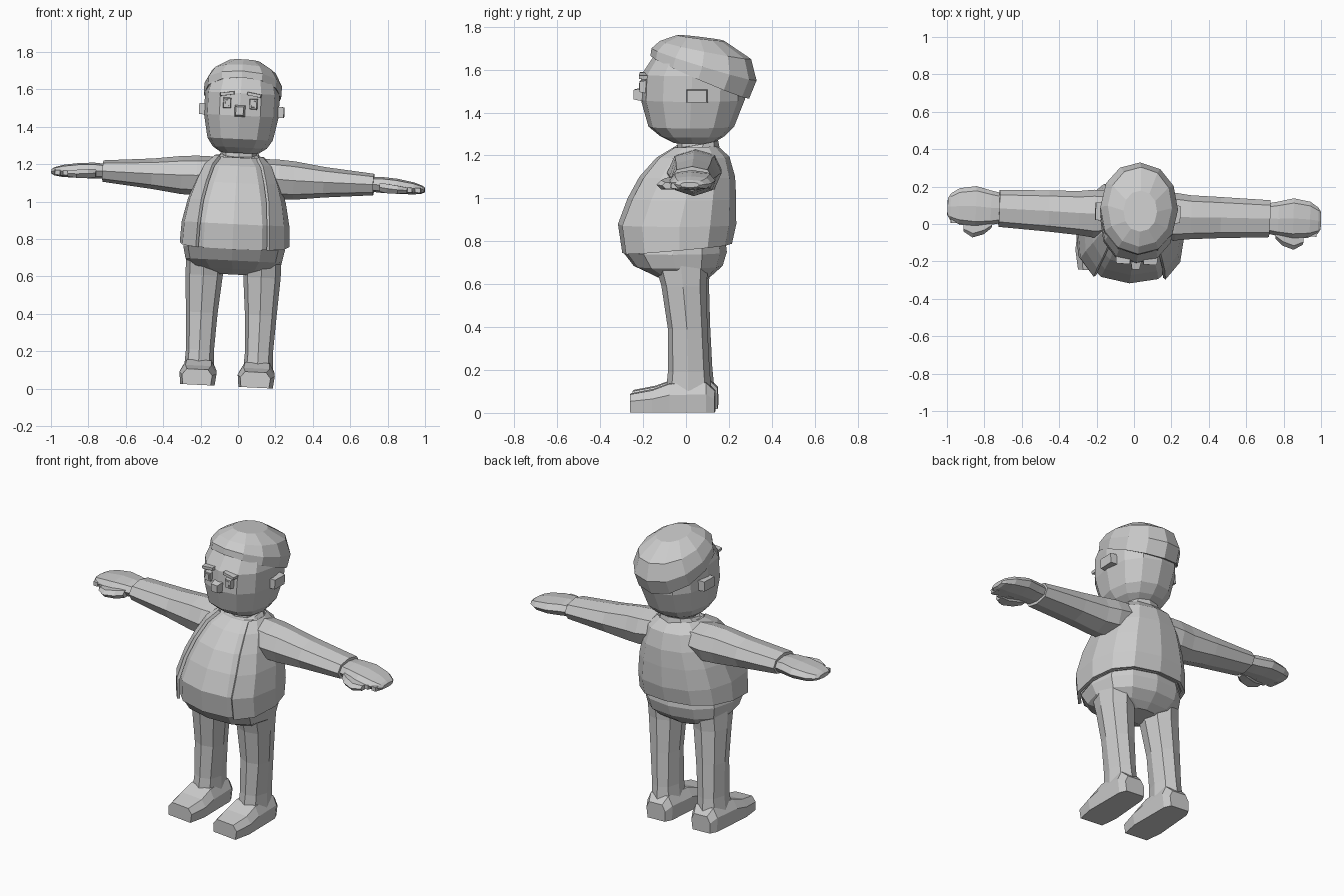
import bpy, bmesh, math
from mathutils import Matrix, Vector

if "Cube" in bpy.data.objects:
    bpy.data.objects.remove(bpy.data.objects["Cube"])

grey = bpy.data.materials.new("plain_grey")
grey.diffuse_color = (0.6, 0.6, 0.6, 1)
grey.use_nodes = True
grey.node_tree.nodes["Principled BSDF"].inputs["Base Color"].default_value = grey.diffuse_color

# The whole figure leans and turns slightly about chest height
PIVOT = Vector((0, 0, 1.13))
POSE = (Matrix.Translation(PIVOT) @ Matrix.Rotation(math.radians(-2.2), 4, 'Z')
        @ Matrix.Rotation(math.radians(2.86), 4, 'Y') @ Matrix.Translation(-PIVOT))


def finish(name, bm):
    bmesh.ops.recalc_face_normals(bm, faces=bm.faces)
    me = bpy.data.meshes.new(name)
    bm.to_mesh(me)
    bm.free()
    me.transform(POSE)
    me.materials.append(grey)
    ob = bpy.data.objects.new(name, me)
    bpy.context.collection.objects.link(ob)
    return ob


def loft(name, rings, closed=True):
    """Skin a list of equal-length point rings; closed tubes get end caps."""
    bm = bmesh.new()
    vs = [[bm.verts.new(p) for p in r] for r in rings]
    n = len(vs[0])
    for a, b in zip(vs, vs[1:]):
        for i in range(n if closed else n - 1):
            j = (i + 1) % n
            bm.faces.new((a[i], a[j], b[j], b[i]))
    if closed:
        bm.faces.new(vs[0])
        bm.faces.new(vs[-1])
    return finish(name, bm)


def power(v, p):
    return math.copysign(abs(v) ** (2 / p), v)


def oval(zf, zb, yf, yb, rx, n=12, p=2.3, cx=0, angles=None):
    """Horizontal rounded ring from yf to yb, tilted from height zf to zb."""
    pts = []
    for a in angles or [2 * math.pi * i / n for i in range(n)]:
        t = (1 - power(math.cos(a), p)) / 2
        pts.append((cx + rx * power(math.sin(a), p), yf + (yb - yf) * t, zf + (zb - zf) * t))
    return pts


def slab(x, y0, y1, z0, z1, p=2.2, n=8):
    """Ring across the x axis, for arms and hands."""
    return [(x, (y0 + y1) / 2 + (y1 - y0) / 2 * power(math.cos(2 * math.pi * i / n), p),
             (z0 + z1) / 2 + (z1 - z0) / 2 * power(math.sin(2 * math.pi * i / n), p))
            for i in range(n)]


def box(name, centre, size, taper=0.8, axis=1, side=-1, roll=0):
    """Box whose face on the given axis side is narrowed by taper."""
    bm = bmesh.new()
    bmesh.ops.create_cube(bm, size=1)
    for v in bm.verts:
        if v.co[axis] * side > 0:
            for k in range(3):
                if k != axis:
                    v.co[k] *= taper
        v.co = Matrix.Rotation(roll, 3, 'Y') @ Vector([v.co[k] * size[k] for k in range(3)])
        v.co += Vector(centre)
    return finish(name, bm)


# Head and neck
loft("head", [oval(z, z, yf, yb, rx) for z, yf, yb, rx in [
    (1.26, -.06, .13, .10), (1.29, -.12, .18, .145), (1.335, -.175, .225, .175),
    (1.46, -.21, .275, .20), (1.58, -.205, .28, .20), (1.67, -.145, .24, .175)]])
loft("neck", [oval(z, z, -.04, .14, r, n=8) for z, r in [(1.19, .10), (1.30, .09)]])
loft("collar", [oval(1.2, 1.22, -.11, .16, .135, n=10),
                oval(1.235, 1.27, -.055, .15, .105, n=10)])

# Hair cap with an overhanging rim, low at the back
loft("hair", [oval(*r, p=2.1) for r in [
    (1.665, 1.475, -.13, .27, .19), (1.665, 1.465, -.165, .295, .207),
    (1.70, 1.55, -.16, .33, .208), (1.735, 1.65, -.12, .305, .172),
    (1.762, 1.735, -.04, .18, .09)]])

# Face details, mirrored
for s, tag in ((-1, "left"), (1, "right")):
    box(tag + "_eye", (s * .07, -.193, 1.525), (.046, .04, .062))
    box(tag + "_pupil", (s * .07, -.211, 1.525), (.024, .008, .04))
    box(tag + "_brow", (s * .072, -.192, 1.575), (.08, .045, .018), 0.9, roll=s * .15)
    box(tag + "_ear", (s * .202, .06, 1.487), (.05, .10, .062), 0.92, 0, s)
box("nose", (0, -.215, 1.485), (.062, .055, .068), 0.65)

# Torso: (front height, back height, front y, back y, half width, opening)
TORSO = [(.745, .79, -.31, .205, .285, .19), (.88, .88, -.33, .225, .28, .185),
         (1.0, 1.0, -.285, .225, .255, .175), (1.1, 1.1, -.23, .22, .22, .155),
         (1.19, 1.19, -.15, .195, .18, .13), (1.235, 1.24, -.075, .14, .125, .10)]
loft("shirt", [oval(zf, zb, yf + .012, yb - .012, rx - .012, p=2.5)
               for zf, zb, yf, yb, rx, o in TORSO])
coat = []
for zf, zb, yf, yb, rx, o in TORSO:
    a = math.asin((o / rx) ** 1.25)
    coat.append(oval(zf, zb, yf, yb, rx, p=2.5,
                     angles=[a + (2 * math.pi - 2 * a) * i / 10 for i in range(11)]))
jacket = loft("jacket", coat, closed=False)
mod = jacket.modifiers.new("thickness", 'SOLIDIFY')
mod.thickness, mod.offset = .018, 0

# Trouser hips
loft("hips", [oval(z, z, yf, yb, rx, p=2.4) for z, yf, yb, rx in [
    (.61, -.08, .08, .10), (.64, -.15, .12, .215), (.685, -.245, .17, .258),
    (.75, -.295, .19, .272), (.79, -.28, .185, .265)]])

for s, tag in ((-1, "left"), (1, "right")):
    # Leg
    loft(tag + "_leg", [oval(z, z, yf, yb, rx, n=8, cx=s * cx) for z, yf, yb, rx, cx in [
        (.70, -.14, .11, .10, .155), (.60, -.11, .10, .10, .155), (.40, -.08, .105, .085, .158),
        (.20, -.08, .115, .075, .158), (.10, -.09, .125, .08, .158)]])
    # Shoe, built as trapezoid sections from heel to toe
    loft(tag + "_shoe", [[(s * .156 - w, y, .012), (s * .156 + w, y, .012),
                          (s * .156 + w * 1.08, y, (z + .012) * .6),
                          (s * .156 + w * .75, y, z), (s * .156 - w * .75, y, z),
                          (s * .156 - w * 1.08, y, (z + .012) * .6)]
                         for y, w, z in [(.14, .06, .11), (.10, .08, .15), (-.07, .088, .145),
                                         (-.15, .092, .115), (-.255, .075, .095)]])
    # Sleeve
    loft(tag + "_sleeve", [slab(s * x, *r) for x, *r in [
        (.11, -.07, .17, 1.05, 1.235), (.22, -.08, .175, 1.025, 1.235),
        (.30, -.07, .165, 1.025, 1.23), (.46, -.058, .162, 1.045, 1.208),
        (.725, -.043, .155, 1.07, 1.185)]])
    # Palm and fingers
    loft(tag + "_hand", [slab(s * x, *r, 2.6) for x, *r in [
        (.70, -.02, .135, 1.09, 1.165), (.77, -.035, .15, 1.085, 1.17),
        (.85, -.045, .17, 1.085, 1.165), (.94, -.035, .155, 1.085, 1.15),
        (.985, -.015, .125, 1.092, 1.135), (1.0, .01, .10, 1.10, 1.125)]])
    # Thumb
    loft(tag + "_thumb", [slab(s * x, *r, 2.6, 6) for x, *r in [
        (.76, -.05, .02, 1.09, 1.14), (.80, -.085, .02, 1.082, 1.138),
        (.86, -.105, .0, 1.082, 1.13), (.91, -.075, -.01, 1.088, 1.122)]])
    # Finger knuckles along the front edge
    for x in (.87, .92, .965):
        box(tag + "_finger", (s * x, -.02 + (x - .87) * .2, 1.108), (.04, .06, .035), .7)
